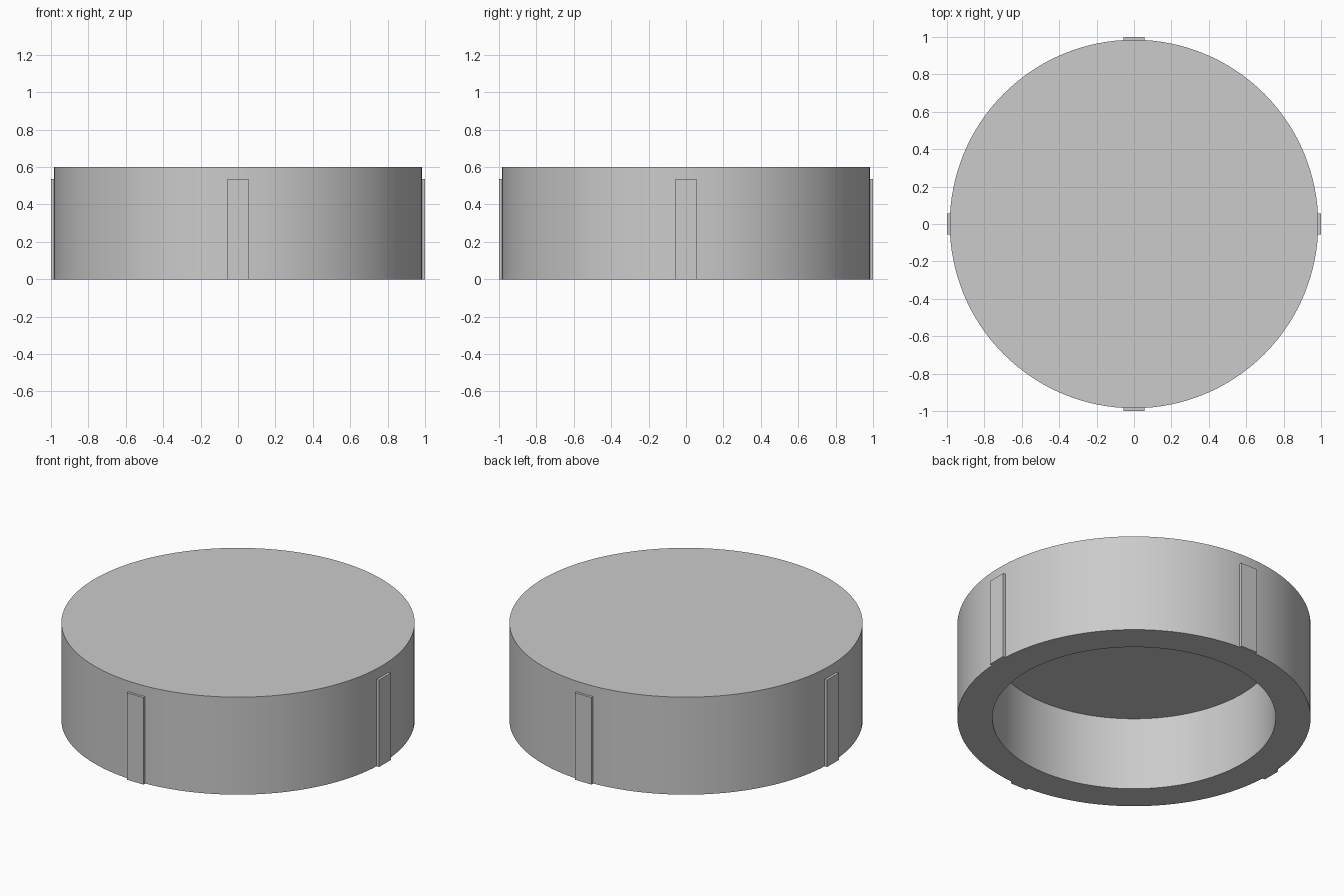
import bpy
import bmesh
from math import pi, radians
from mathutils import Matrix, Vector

cube = bpy.data.objects.get("Cube")
if cube:
    bpy.data.objects.remove(cube, do_unlink=True)

RADIUS, HEIGHT = 0.985, 0.6
BORE, DEPTH = 0.79, 0.45
TAB_WIDTH, TAB_HEIGHT = 0.114, 0.535
TAB_INNER, TAB_OUTER = 0.975, 1.0
SEGMENTS = 128

grey = bpy.data.materials.new("light_grey")
color = (0.6, 0.6, 0.6, 1)
grey.diffuse_color = color
grey.use_nodes = True
grey.node_tree.nodes["Principled BSDF"].inputs["Base Color"].default_value = color


def make_object(name, bm):
    bmesh.ops.recalc_face_normals(bm, faces=bm.faces)
    mesh = bpy.data.meshes.new(name)
    bm.to_mesh(mesh)
    bm.free()
    mesh.materials.append(grey)
    obj = bpy.data.objects.new(name, mesh)
    bpy.context.collection.objects.link(obj)
    return obj


# Round cap body, hollow from below, spun from its half section
bm = bmesh.new()
section = [(0, HEIGHT), (RADIUS, HEIGHT), (RADIUS, 0), (BORE, 0), (BORE, DEPTH), (0, DEPTH)]
verts = [bm.verts.new((r, 0, z)) for r, z in section]
edges = [bm.edges.new(pair) for pair in zip(verts, verts[1:])]
bmesh.ops.spin(bm, geom=verts + edges, cent=(0, 0, 0), axis=(0, 0, 1),
               angle=2 * pi, steps=SEGMENTS)
bmesh.ops.remove_doubles(bm, verts=bm.verts, dist=0.0001)
body = make_object("cap_body", bm)
bpy.ops.object.select_all(action="DESELECT")
body.select_set(True)
bpy.context.view_layer.objects.active = body
bpy.ops.object.shade_smooth_by_angle(angle=radians(30))

# Four flat grip tabs around the wall
for i, side in enumerate(("left", "back", "right", "front")):
    bm = bmesh.new()
    size = Vector((TAB_OUTER - TAB_INNER, TAB_WIDTH, TAB_HEIGHT))
    centre = Vector(((TAB_OUTER + TAB_INNER) / 2, 0, TAB_HEIGHT / 2))
    place = (Matrix.Rotation(i * pi / 2, 4, "Z") @ Matrix.Translation(centre)
             @ Matrix.Diagonal(size).to_4x4())
    bmesh.ops.create_cube(bm, size=1, matrix=place)
    make_object("grip_tab_" + side, bm)
